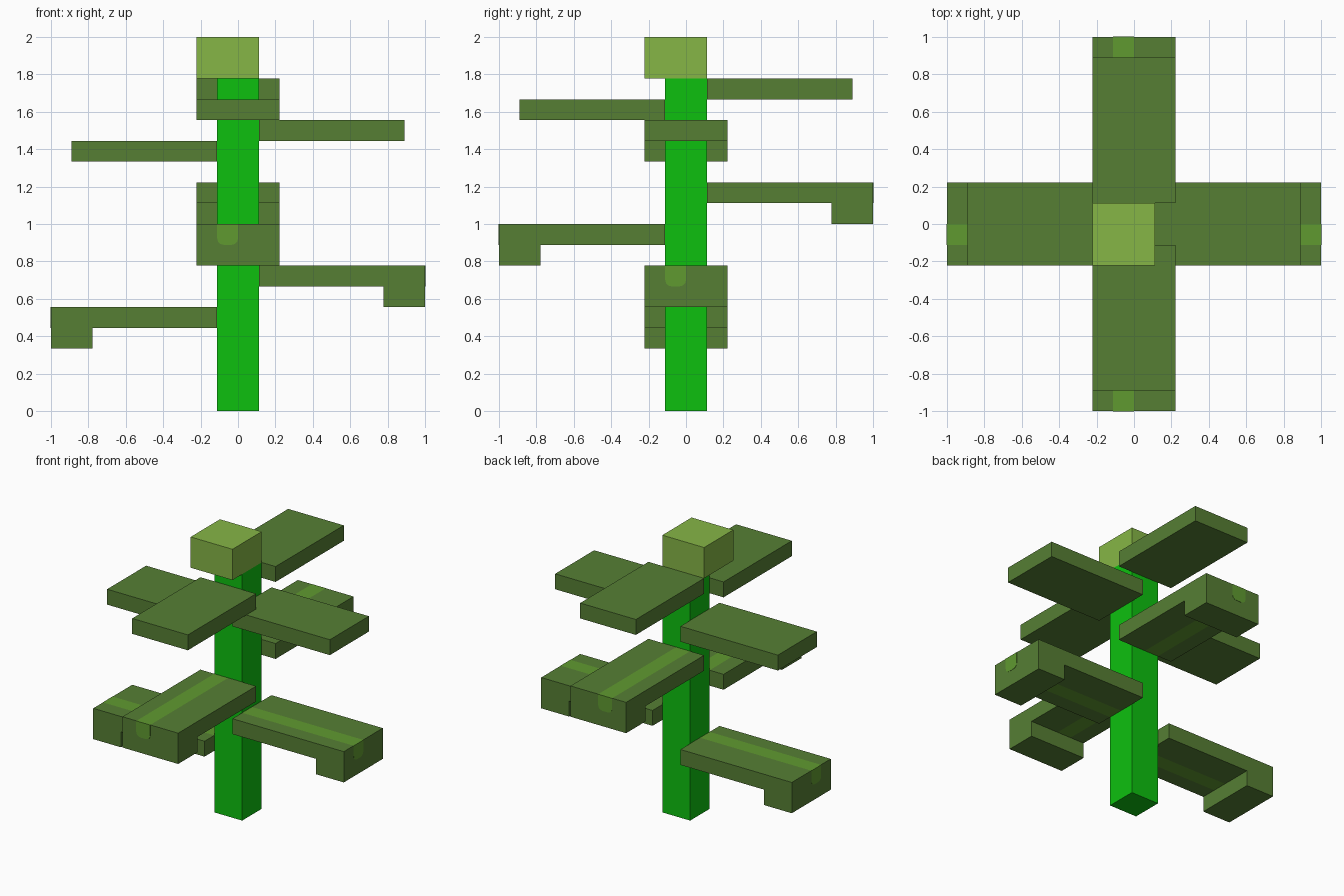
import bpy, bmesh, math
from mathutils import Vector

if "Cube" in bpy.data.objects:
    bpy.data.objects.remove(bpy.data.objects["Cube"], do_unlink=True)

U = 1 / 9  # grid unit of the plant


def material(name, hex_code):
    srgb = [int(hex_code[i:i + 2], 16) / 255 for i in (0, 2, 4)]
    col = [c / 12.92 if c <= 0.04045 else ((c + 0.055) / 1.055) ** 2.4 for c in srgb] + [1]
    m = bpy.data.materials.new(name)
    m.use_nodes = True
    m.diffuse_color = col
    bsdf = m.node_tree.nodes["Principled BSDF"]
    bsdf.inputs["Base Color"].default_value = col
    bsdf.inputs["Roughness"].default_value = 0.9
    return m


STEM = material("stem green", "0DC00F")
LEAF = material("leaf green", "567F34")
VEIN = material("vein green", "609A30")
BUD = material("bud green", "86B646")


def finish(name, bm, mats):
    bmesh.ops.recalc_face_normals(bm, faces=bm.faces)
    mesh = bpy.data.meshes.new(name)
    bm.to_mesh(mesh)
    bm.free()
    for m in mats:
        mesh.materials.append(m)
    obj = bpy.data.objects.new(name, mesh)
    bpy.context.collection.objects.link(obj)
    return obj


def box(name, lo, hi, mat):
    bm = bmesh.new()
    bmesh.ops.create_cube(bm, size=1)
    for v in bm.verts:
        v.co = Vector([(lo[i] if v.co[i] < 0 else hi[i]) * U for i in range(3)])
    return finish(name, bm, [mat])


def place(axis, sign, out, side, z):
    """Outward distance, sideways offset and height to a world point."""
    p = (sign * out, side, z) if axis == "x" else (side, sign * out, z)
    return Vector(p) * U


def prism(bm, rings):
    """Skin matching rings of points and close both ends."""
    loops = [[bm.verts.new(p) for p in ring] for ring in rings]
    n = len(loops[0])
    for a, b in zip(loops, loops[1:]):
        for i in range(n):
            bm.faces.new((a[i], a[(i + 1) % n], b[(i + 1) % n], b[i]))
    bm.faces.new(loops[0])
    bm.faces.new(loops[-1])


def lower_leaf(name, axis, sign, top):
    # Hooked side profile swept sideways, sliced at the vein edges
    profile = [(1, top - 1), (7, top - 1), (7, top - 2), (9, top - 2), (9, top), (1, top)]
    bm = bmesh.new()
    prism(bm, [[place(axis, sign, u, s, z) for u, z in profile] for s in (-2, -1, 0, 2)])
    bm.normal_update()
    # Vein on the top and on the underside of the blade
    for f in bm.faces:
        c = f.calc_center_median() / U
        side = c.y if axis == "x" else c.x
        if abs(f.normal.z) > 0.9 and -1 < side < 0 and c.z > top - 1.5:
            f.material_index = 1
    finish(name, bm, [LEAF, VEIN])

    # Rounded tongue where the vein folds over the tip
    r = 0.3
    outline = [(-1, top), (0, top)]
    for cx, start in ((-r, 0), (-1 + r, -90)):
        for k in range(4):
            a = math.radians(start - 30 * k)
            outline.append((cx + r * math.cos(a), top - 1 + r + r * math.sin(a)))
    bm = bmesh.new()
    prism(bm, [[place(axis, sign, u, s, z) for s, z in outline] for u in (8.99, 9.015)])
    finish(name + "_vein_tip", bm, [VEIN])


def upper_leaf(name, axis, sign, top):
    a = place(axis, sign, 1, -2, top - 1) / U
    b = place(axis, sign, 8, 2, top) / U
    box(name, [min(p) for p in zip(a, b)], [max(p) for p in zip(a, b)], LEAF)


# Stem and off-centre bud
box("stem", (-1, -1, 0), (1, 1, 16), STEM)
box("bud", (-2, -2, 16), (1, 1, 18), BUD)

# Leaves spiral up the stem: drooping ones below, flat ones above
for side, axis, sign, low, high in (
        ("right", "x", -1, 5, 13), ("left", "x", 1, 7, 14),
        ("front", "y", -1, 9, 15), ("back", "y", 1, 11, 16)):
    lower_leaf("lower_leaf_" + side, axis, sign, low)
    upper_leaf("upper_leaf_" + side, axis, sign, high)
